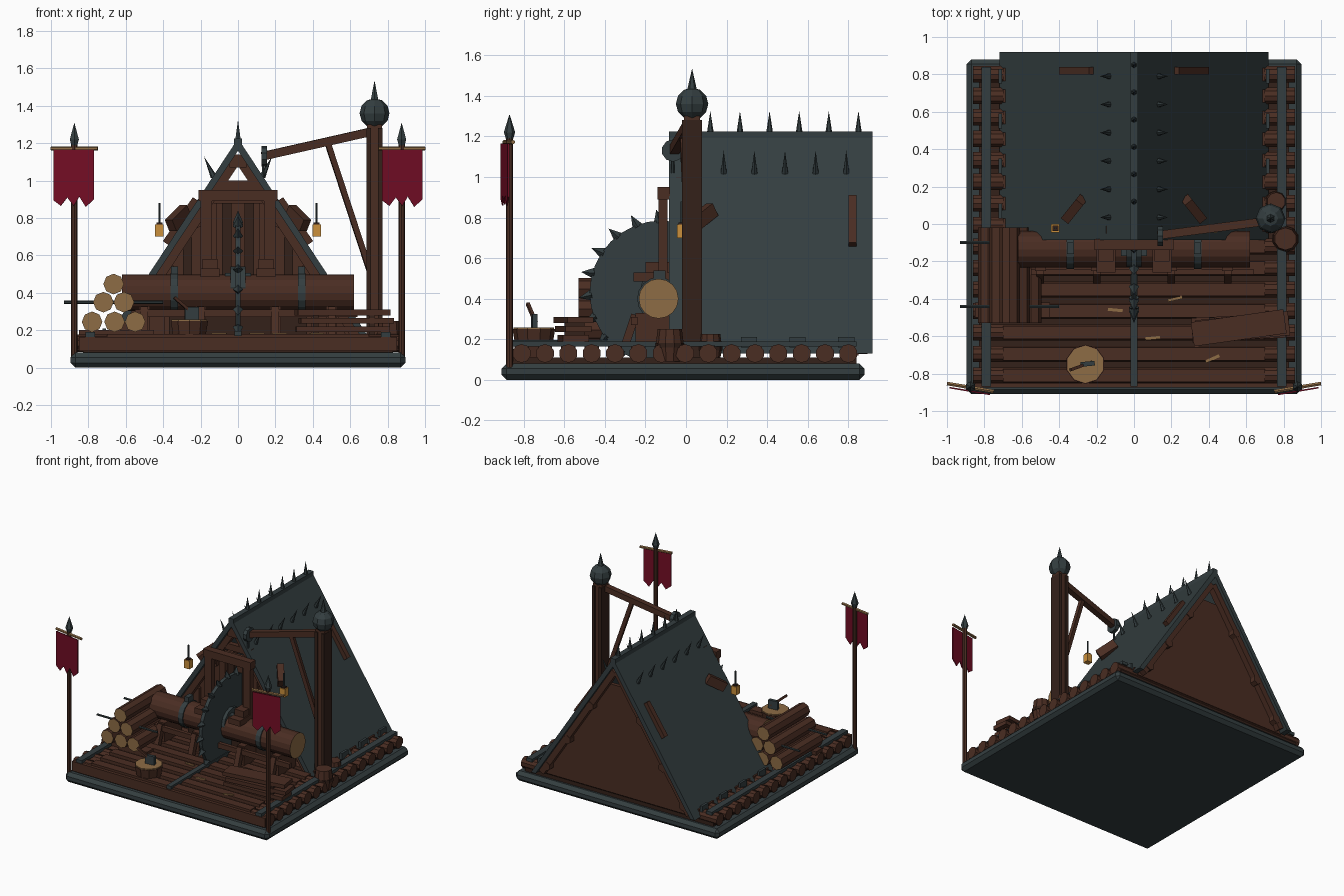
import bpy, bmesh, math
from mathutils import Vector, Matrix

if "Cube" in bpy.data.objects:
    bpy.data.objects.remove(bpy.data.objects["Cube"])

def material(name, rgb):
    m = bpy.data.materials.new(name)
    m.diffuse_color = (*rgb, 1)
    m.use_nodes = True
    m.node_tree.nodes["Principled BSDF"].inputs["Base Color"].default_value = m.diffuse_color
    return m

SLATE = material("slate", (.034, .048, .051))
WOOD = material("brown wood", (.068, .026, .016))
DARK = material("dark wood", (.034, .015, .010))
TAN = material("cut wood", (.27, .15, .06))
AMBER = material("amber glass", (.60, .28, .045))
RED = material("crimson cloth", (.17, .004, .018))

def finish(name, bm, mat, cap=None):
    bmesh.ops.recalc_face_normals(bm, faces=bm.faces[:])
    me = bpy.data.meshes.new(name)
    bm.to_mesh(me)
    bm.free()
    me.materials.append(mat)
    if cap:
        me.materials.append(cap)
    ob = bpy.data.objects.new(name, me)
    bpy.context.collection.objects.link(ob)
    return ob

def aim(a, b):
    a, b = Vector(a), Vector(b)
    d = b - a
    return Matrix.Translation((a + b) / 2) @ d.to_track_quat('Z', 'Y').to_matrix().to_4x4(), d.length

def box(name, lo, hi, mat, turn=0):
    bm = bmesh.new()
    size = [h - l for l, h in zip(lo, hi)]
    mid = [(h + l) / 2 for l, h in zip(lo, hi)]
    bmesh.ops.create_cube(bm, size=1, matrix=Matrix.Translation(mid) @ Matrix.Rotation(turn, 4, 'Z') @ Matrix.Diagonal((*size, 1)))
    return finish(name, bm, mat)

def beam(name, a, b, w, h, mat):
    bm = bmesh.new()
    m, length = aim(a, b)
    bmesh.ops.create_cube(bm, size=1, matrix=m @ Matrix.Diagonal((w, h, length, 1)))
    return finish(name, bm, mat)

def rod(name, a, b, r1, r2, n, mat, cap=None):
    bm = bmesh.new()
    m, length = aim(a, b)
    bmesh.ops.create_cone(bm, cap_ends=True, segments=n, radius1=r1, radius2=r2, depth=length, matrix=m)
    if cap:  # end faces get the cut-wood colour
        axis = (Vector(b) - Vector(a)).normalized()
        bm.normal_update()
        for f in bm.faces:
            f.material_index = int(abs(f.normal.dot(axis)) > .9)
    return finish(name, bm, mat, cap)

def prism(name, pts, y0, y1, mat):
    bm = bmesh.new()
    f = bm.faces.new([bm.verts.new((x, y0, z)) for x, z in pts])
    ex = bmesh.ops.extrude_face_region(bm, geom=[f])
    bmesh.ops.translate(bm, vec=(0, y1 - y0, 0), verts=[v for v in ex['geom'] if isinstance(v, bmesh.types.BMVert)])
    return finish(name, bm, mat)

# Base slab and log deck
base = box("base_slab", (-.895, -.91, 0), (.895, .88, .08), SLATE)
bev = base.modifiers.new("bevel", 'BEVEL')
bev.width, bev.segments = .025, 1
box("deck_bed", (-.83, -.86, .07), (.83, .84, .11), DARK)
for i in range(15):
    y = -.81 + i * .115
    rod("deck_log", (-.86, y, .13), (.86, y, .13), .046, .046, 10, WOOD)
    box("deck_board", (-.7, y - .035, .15), (.7, y + .035, .18), WOOD)
box("front_sill", (-.85, -.875, .09), (.85, -.85, .165), WOOD)
for s in (-1, 1):
    box("deck_edge_strap", (s * .79 - .025, -.87, .165), (s * .79 + .025, .84, .19), SLATE)
box("saw_track", (-.02, -.87, .17), (.02, -.15, .195), SLATE)

# A-frame roof and gables
prism("roof", [(-.72, .13), (0, 1.225), (.72, .13), (.68, .13), (0, 1.16), (-.68, .13)], -.085, .92, SLATE)
box("ridge_cap", (-.022, -.085, 1.19), (.022, .92, 1.225), SLATE)
prism("back_wall", [(-.68, .12), (-.11, .98), (.11, .98), (.68, .12)], .82, .85, WOOD)
prism("front_wall", [(-.68, .12), (-.18, .88), (.18, .88), (.68, .12)], .03, .06, WOOD)
for s in (-1, 1):
    for y in (-.03, .87):
        beam("gable_rafter", (s * .65, y, .14), (s * .01, y, 1.11), .05, .05, WOOD)
    for x, z in ((.22, .78), (.42, .46), (.6, .2)):
        rod("purlin", (s * x, 0, z), (s * x, .9, z), .035, .035, 6, WOOD)
    for x in (.06, .14, .27, .37):
        top = min(.88, 1.1 - 1.5 * x)
        box("wall_batten", (s * x - .025, 0, .17), (s * x + .025, .035, top), DARK if x in (.06, .27) else WOOD)
    # loose planks and braces on the roof
    beam("roof_patch", (s * .385, .82, .665), (s * .225, .82, .90), .04, .04, WOOD)
    beam("roof_brace", (s * .36, .03, .76), (s * .28, .13, .84), .05, .07, WOOD)
    # lantern
    box("lantern", (s * .42 - .023, -.045, .70), (s * .42 + .023, .0, .765), AMBER)
    box("lantern_cap", (s * .42 - .016, -.038, .765), (s * .42 + .016, -.007, .775), DARK)
    rod("lantern_rod", (s * .42, -.022, .77), (s * .42, -.022, .88), .006, .006, 6, SLATE)
    # spikes on the slope, brackets at the eave
    for i in range(6):
        y = .035 + i * .151
        rod("slope_spike", (s * .13, y, 1.02), (s * .182, y, 1.13), .017, 0, 6, SLATE)
    for i in range(4):
        y = .07 + i * .24
        box("eave_bracket", (s * .715 - .01, y - .04, .16), (s * .715 + .01, y + .04, .21), SLATE)
box("gable_collar", (-.15, -.05, .95), (.15, -.01, 1.0), WOOD)
box("gable_crown", (-.045, -.07, 1.07), (.045, -.02, 1.14), WOOD)
for i in range(6):
    y = .12 + i * .146
    rod("ridge_spike", (0, y, 1.21), (0, y, 1.325), .018, 0, 6, SLATE)

# Circular saw blade with teeth
C = Vector((0, -.12, .43))
rod("saw_blade", C - Vector((.014, 0, 0)), C + Vector((.014, 0, 0)), .355, .355, 32, SLATE)
rod("saw_hub", C - Vector((.04, 0, 0)), C + Vector((.04, 0, 0)), .11, .11, 12, SLATE)
for i in range(20):
    a = math.radians(2 + 18 * i)
    d = Vector((0, math.cos(a), math.sin(a)))
    t = Vector((0, -d.z, d.y))
    rod("saw_tooth", C + d * .345, C + d * .41 + t * .012, .028, 0, 4, SLATE)

# Log being cut, with straps, cradle and saw frame
rod("saw_log", (-.62, -.135, .4), (.62, -.135, .4), .098, .098, 16, WOOD, TAN)
for s in (-1, 1):
    rod("log_strap", (s * .34 - .02, -.135, .4), (s * .34 + .02, -.135, .4), .106, .106, 16, SLATE)
    box("strap_lug", (s * .34 - .018, -.16, .49), (s * .34 + .018, -.10, .54), SLATE)
    for x in (.2, .5):
        beam("cradle_leg", (s * x, -.3, .17), (s * x, -.25, .32), .04, .04, WOOD)
        box("cradle_block", (s * x - .03, -.25, .17), (s * x + .03, -.03, .33), WOOD)
    box("frame_post", (s * .17 - .03, -.135, .48), (s * .17 + .03, -.09, .92), WOOD)
    box("frame_foot", (s * .15 - .05, -.26, .485), (s * .15 + .05, -.08, .53), WOOD)
    box("frame_step", (s * .15 - .04, -.2, .53), (s * .15 + .04, -.08, .58), WOOD)
box("frame_beam", (-.21, -.14, .89), (.21, -.08, .95), WOOD)
box("axle_bar", (-.07, -.17, .485), (.07, -.13, .505), SLATE)
box("cradle_rail", (-.55, -.27, .27), (.64, -.24, .31), WOOD)
box("cradle_panel", (-.37, -.1, .17), (.37, -.07, .31), DARK)

# Crane
box("crane_post", (.69, -.01, .1), (.77, .07, 1.3), WOOD)
for s in (-1, 1):
    box("crane_post_cladding", (.73 + s * .03 - .012, -.02, .1), (.73 + s * .03 + .012, .08, 1.28), DARK)
beam("crane_arm", (.75, .02, 1.27), (.13, -.06, 1.13), .045, .045, WOOD)
beam("crane_brace", (.71, .02, .5), (.48, -.015, 1.2), .03, .03, WOOD)
bm = bmesh.new()
bmesh.ops.create_uvsphere(bm, u_segments=8, v_segments=6, radius=.08, matrix=Matrix.Translation((.73, .03, 1.36)))
finish("crane_ball", bm, SLATE)
rod("crane_spike", (.73, .03, 1.42), (.73, .03, 1.535), .026, 0, 6, SLATE)
rod("pulley", (.125, -.065, 1.13), (.155, -.065, 1.13), .055, .055, 10, SLATE)
rod("hook_chain", (.135, -.065, 1.02), (.135, -.065, 1.1), .008, .008, 6, SLATE)

# Barrels beside the crane
def barrel(x, y, r, z0, z1):
    m = (z0 + z1) / 2
    rod("barrel_lower", (x, y, z0), (x, y, m), r * .8, r, 10, WOOD)
    rod("barrel_upper", (x, y, m), (x, y, z1), r, r * .85, 10, WOOD)
    rod("barrel_hoop", (x, y, m - .012), (x, y, m + .012), r * 1.03, r * 1.03, 10, DARK)
barrel(.81, -.08, .07, .09, .25)
barrel(.76, .12, .058, .09, .225)

# Banners
for s in (-1, 1):
    px, py = s * .875, -.87
    rod("banner_pole", (px, py, .06), (px, py, 1.2), .017, .017, 8, WOOD)
    rod("banner_point_base", (px, py, 1.17), (px, py, 1.22), .012, .028, 6, SLATE)
    rod("banner_point", (px, py, 1.22), (px, py, 1.31), .028, 0, 6, SLATE)
    rod("banner_bar", (s * .75, -.895, 1.172), (s, -.853, 1.172), .011, .011, 6, TAN)
    shape = [(-.11, 1.165), (.11, 1.165), (.11, .90), (.065, .86), (.03, .915), (0, .865), (-.035, .91), (-.07, .865), (-.11, .895)]
    cloth = prism("banner_cloth", shape, -.004, .004, RED)
    cloth.location = (s * .878, -.893, 0)
    cloth.rotation_euler.z = s * .165

# Log pile with retaining rods
for x, z in ((-.78, .245), (-.66, .245), (-.55, .245), (-.72, .35), (-.61, .35), (-.665, .447)):
    rod("pile_log", (x, -.53, z), (x, -.02, z), .055, .055, 8, WOOD, TAN)
for y in (-.1, -.44):
    rod("pile_rod", (-.93, y, .35), (-.4, y, .35), .009, .009, 6, SLATE)
box("pile_skid", (-.85, -.5, .17), (-.45, -.42, .2), WOOD)

# Plank stack
for i, (t, dx) in enumerate(((.05, 0), (.1, .02), (.14, 0))):
    z = .19 + i * .045
    box("stacked_plank", (.31 + dx, -.62, z), (.81 + dx, -.49, z + .03), WOOD, t)
for x in (.4, .7):
    box("plank_spacer", (x, -.6, .17), (x + .03, -.5, .28), DARK)

# Chopping stump with axe
rod("stump", (-.26, -.75, .1), (-.26, -.75, .25), .08, .105, 10, WOOD)
rod("stump_top", (-.26, -.75, .25), (-.26, -.75, .258), .1, .1, 10, TAN)
beam("axe_handle", (-.23, -.74, .28), (-.34, -.78, .375), .016, .016, WOOD)
box("axe_head", (-.285, -.76, .25), (-.21, -.735, .325), SLATE, .1)

# Wood chips
for x, y in ((.1, -.61), (.42, -.72), (-.1, -.46), (.22, -.4)):
    box("wood_chip", (x - .04, y - .008, .178), (x + .04, y + .008, .186), TAN, x)
